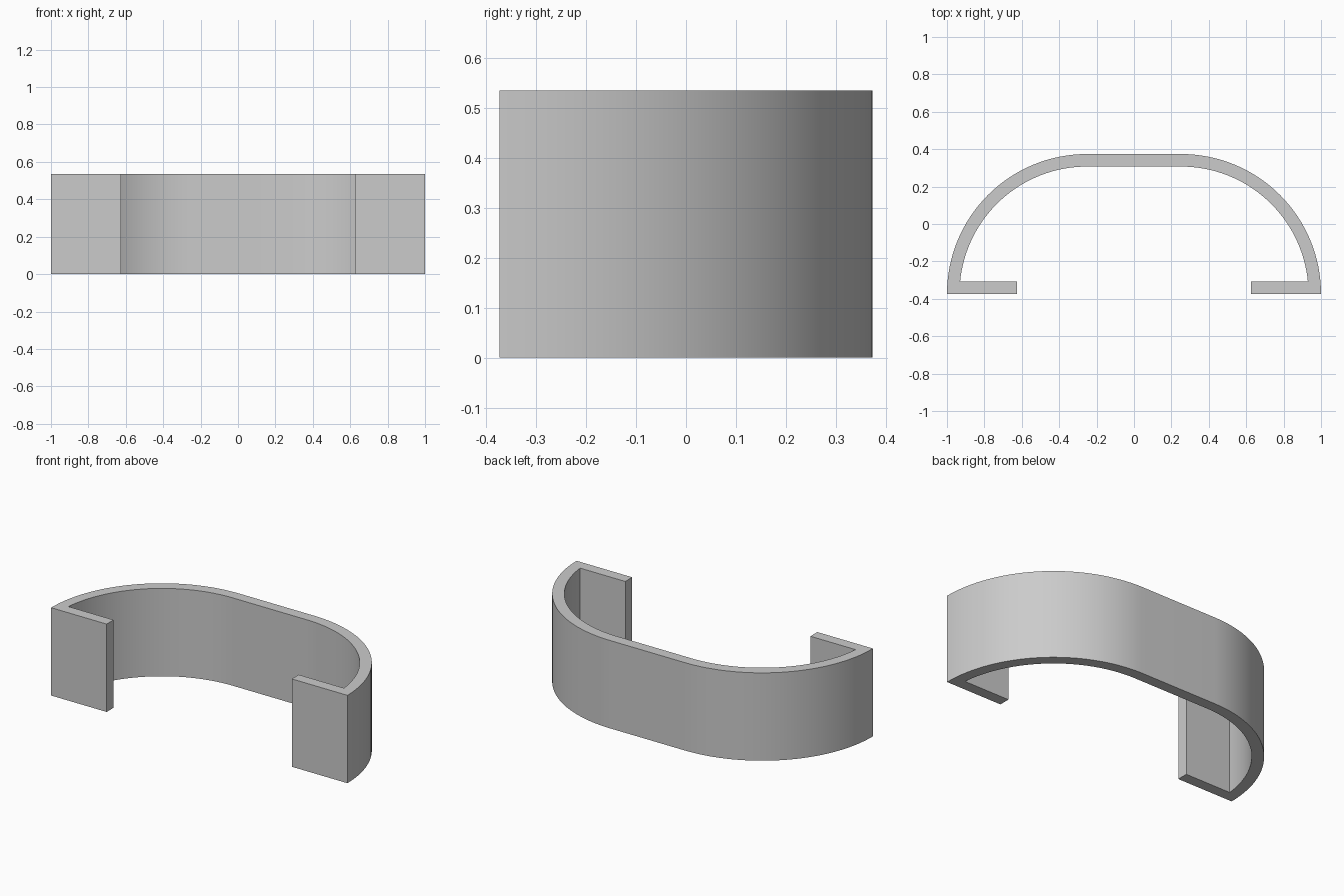
import bpy
import bmesh
from math import sin, cos, asin, pi, radians

cube = bpy.data.objects.get("Cube")
if cube:
    bpy.data.objects.remove(cube, do_unlink=True)

HEIGHT = 0.536
HALF_DEPTH = 0.374
WALL = 0.067
RADIUS = 2 * HALF_DEPTH
CENTRE_X = 1 - RADIUS
LIP_END = 0.625
STEPS = 32

grey = bpy.data.materials.new("plain grey")
grey.use_nodes = True
colour = (0.6, 0.6, 0.6, 1)
grey.diffuse_color = colour
grey.node_tree.nodes["Principled BSDF"].inputs["Base Color"].default_value = colour


def arc(radius, start):
    """Quarter bend from the given angle up to the flat back."""
    angles = [start + (pi / 2 - start) * i / STEPS for i in range(STEPS + 1)]
    return [(CENTRE_X + radius * cos(a), -HALF_DEPTH + radius * sin(a)) for a in angles]


# Half plan: down the inner wall, round the lip, up the outer wall
inner_radius = RADIUS - WALL
inner = arc(inner_radius, asin(WALL / inner_radius))
lip = [(LIP_END, -HALF_DEPTH + WALL), (LIP_END, -HALF_DEPTH)]
half = inner[::-1] + lip + arc(RADIUS, 0)
outline = half + [(-x, y) for x, y in reversed(half)]

# Extrude the outline into the curved band
bm = bmesh.new()
base = bm.faces.new([bm.verts.new((x, y, 0)) for x, y in outline])
top = bmesh.ops.extrude_face_region(bm, geom=[base], use_keep_orig=True)
bmesh.ops.translate(bm, vec=(0, 0, HEIGHT),
                    verts=[v for v in top["geom"] if isinstance(v, bmesh.types.BMVert)])
bmesh.ops.recalc_face_normals(bm, faces=bm.faces)
mesh = bpy.data.meshes.new("curved_clip_band")
bm.to_mesh(mesh)
bm.free()
mesh.materials.append(grey)

band = bpy.data.objects.new("curved_clip_band", mesh)
bpy.context.collection.objects.link(band)
bpy.ops.object.select_all(action="DESELECT")
band.select_set(True)
bpy.context.view_layer.objects.active = band
bpy.ops.object.shade_smooth_by_angle(angle=radians(30))
